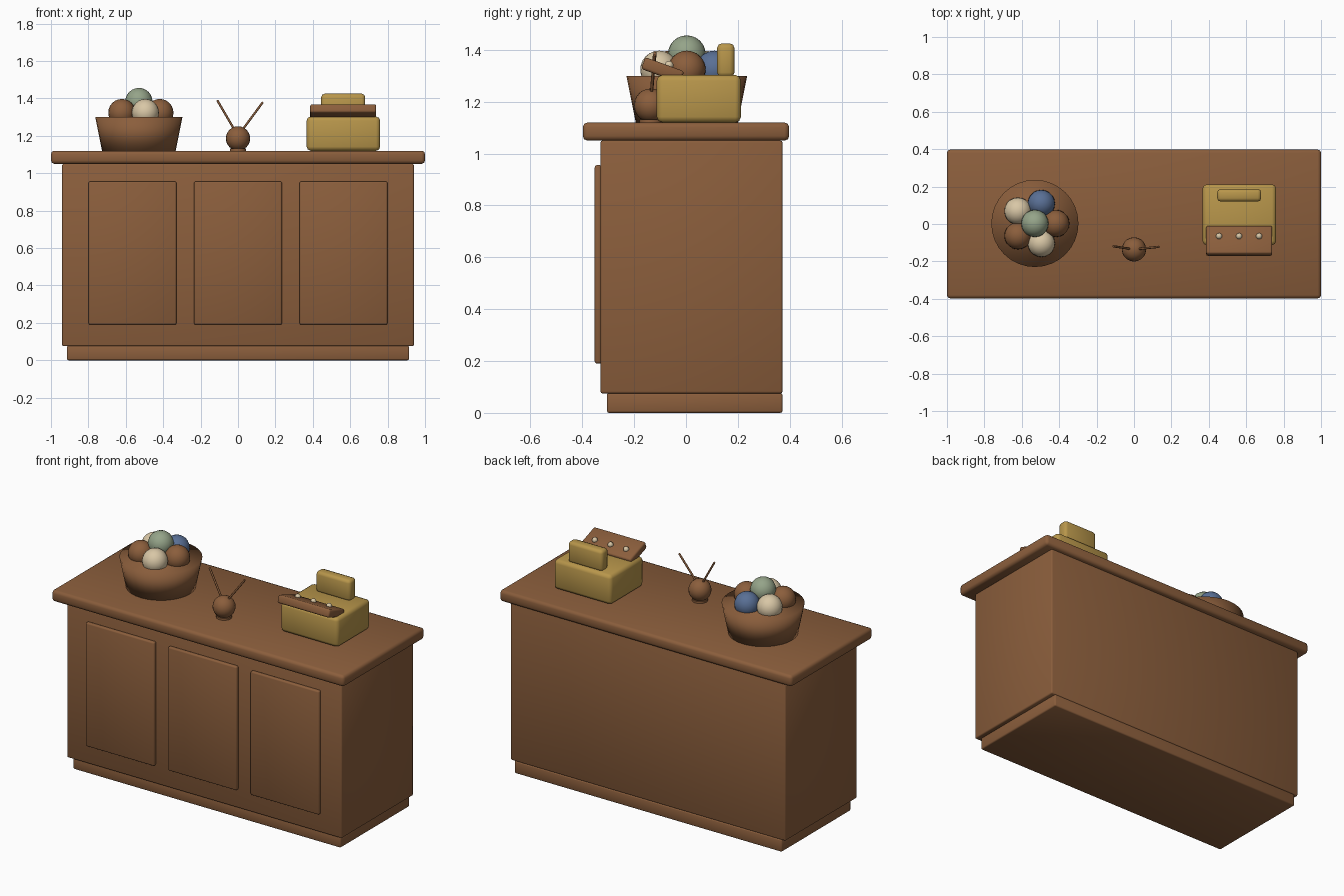
import bpy
import math
from mathutils import Vector

if "Cube" in bpy.data.objects:
    bpy.data.objects.remove(bpy.data.objects["Cube"])


def material(name, rgb):
    m = bpy.data.materials.new(name)
    m.diffuse_color = (*rgb, 1)
    m.use_nodes = True
    m.node_tree.nodes["Principled BSDF"].inputs["Base Color"].default_value = m.diffuse_color
    return m


BROWN = material("brown wood", (0.258, 0.112, 0.045))
GOLD = material("mustard yellow", (0.479, 0.305, 0.070))
CREAM = material("cream", (0.69, 0.57, 0.38))
GREEN = material("sage green", (0.30, 0.37, 0.25))
BLUE = material("slate blue", (0.10, 0.16, 0.30))


def finish(name, mat, angle=40):
    ob = bpy.context.object
    ob.name = name
    ob.data.materials.append(mat)
    bpy.ops.object.shade_smooth_by_angle(angle=math.radians(angle))
    return ob


def box(name, mat, lo, hi, bevel, segments=2, tilt=0):
    lo, hi = Vector(lo), Vector(hi)
    bpy.ops.mesh.primitive_cube_add(size=1, location=(lo + hi) / 2)
    ob = bpy.context.object
    ob.scale = hi - lo
    bpy.ops.object.transform_apply(location=False, rotation=False, scale=True)
    mod = ob.modifiers.new("bevel", 'BEVEL')
    mod.width, mod.segments = bevel, segments
    bpy.ops.object.modifier_apply(modifier=mod.name)
    ob.rotation_euler.x = math.radians(tilt)
    return finish(name, mat, 50)


def ball(name, mat, loc, r, segments=20, rings=12):
    bpy.ops.mesh.primitive_uv_sphere_add(segments=segments, ring_count=rings,
                                         radius=r, location=loc)
    return finish(name, mat)


def rod(name, mat, a, b, r):
    a, b = Vector(a), Vector(b)
    bpy.ops.mesh.primitive_cylinder_add(vertices=8, radius=r, depth=(b - a).length,
                                        location=(a + b) / 2)
    bpy.context.object.rotation_euler = (b - a).to_track_quat('Z', 'Y').to_euler()
    return finish(name, mat, 60)


# Counter: plinth, body, worktop and three raised front panels
box("plinth", BROWN, (-0.915, -0.305, 0), (0.915, 0.372, 0.077), 0.008)
box("counter_body", BROWN, (-0.94, -0.33, 0.075), (0.94, 0.372, 1.05), 0.008)
box("worktop", BROWN, (-1, -0.398, 1.05), (1, 0.398, 1.12), 0.018)
for i in (-1, 0, 1):
    x = i * 0.564
    box(f"front_panel_{i + 2}", BROWN, (x - 0.235, -0.352, 0.19),
        (x + 0.235, -0.325, 0.956), 0.009)

# Filled bowl: solid tapered drum
BX, BY = -0.53, 0.003
bpy.ops.mesh.primitive_cone_add(vertices=32, radius1=0.197, radius2=0.233,
                                depth=0.18, location=(BX, BY, 1.21))
finish("bowl", BROWN, 120)

# Ring of five yarn balls with one on top
for i, mat in enumerate((BROWN, BLUE, CREAM, BROWN, CREAM)):
    a = math.radians(72 * i)
    ball(f"yarn_ball_{i + 1}", mat,
         (BX + 0.112 * math.cos(a), BY + 0.112 * math.sin(a), 1.324), 0.073)
ball("yarn_ball_top", GREEN, (BX, BY, 1.383), 0.073)

# Small ball with two needles stuck in it, on a thin base
ball("needle_ball", BROWN, (0, -0.136, 1.186), 0.065)
bpy.ops.mesh.primitive_cylinder_add(vertices=20, radius=0.044, depth=0.012,
                                    location=(0, -0.136, 1.126))
finish("needle_base", BROWN)
rod("needle_left", BROWN, (0, -0.136, 1.2), (-0.111, -0.119, 1.39), 0.006)
rod("needle_right", BROWN, (0, -0.136, 1.2), (0.133, -0.122, 1.38), 0.006)

# Till: body, display, tilted key slab and knobs
box("till_body", GOLD, (0.367, -0.113, 1.12), (0.76, 0.212, 1.303), 0.022)
box("till_display", GOLD, (0.445, 0.12, 1.295), (0.68, 0.187, 1.425), 0.018)
box("till_key_slab", BROWN, (0.386, -0.17, 1.298), (0.739, -0.01, 1.346), 0.01, tilt=-20)
for i in range(3):
    ball(f"till_knob_{i + 1}", CREAM, (0.455 + 0.107 * i, -0.065, 1.341), 0.017, 10, 6)
